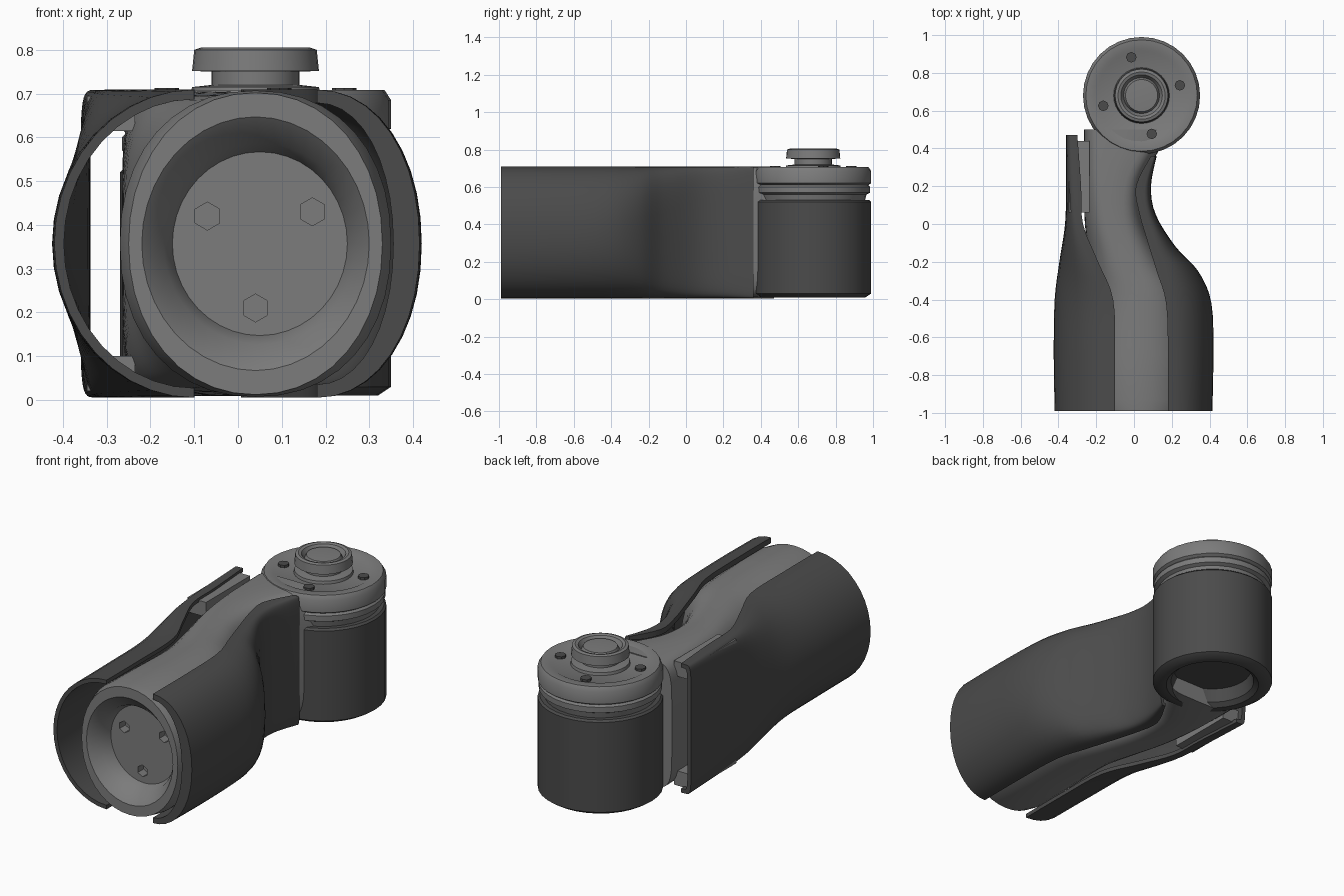
import bpy, bmesh, math
from mathutils import Vector

if "Cube" in bpy.data.objects:
    bpy.data.objects.remove(bpy.data.objects["Cube"])

MID = 0.357
JX, JY = 0.04, 0.68


def material(name, v):
    m = bpy.data.materials.new(name)
    m.diffuse_color = (v, v, v, 1)
    m.use_nodes = True
    m.node_tree.nodes["Principled BSDF"].inputs["Base Color"].default_value = m.diffuse_color
    return m


DARK, GREY = material("graphite", 0.07), material("metal", 0.2)


def finish(name, bm, mat, angle=35):
    bmesh.ops.recalc_face_normals(bm, faces=bm.faces)
    me = bpy.data.meshes.new(name)
    bm.to_mesh(me)
    bm.free()
    ob = bpy.data.objects.new(name, me)
    bpy.context.collection.objects.link(ob)
    me.materials.append(mat)
    bpy.ops.object.select_all(action='DESELECT')
    ob.select_set(True)
    bpy.context.view_layer.objects.active = ob
    bpy.ops.object.shade_smooth_by_angle(angle=math.radians(angle))
    return ob


def loft(name, rings, mat):
    bm = bmesh.new()
    loops = [[bm.verts.new(p) for p in r] for r in rings]
    n = len(loops[0])
    for a, b in zip(loops, loops[1:]):
        for i in range(n):
            j = (i + 1) % n
            bm.faces.new((a[i], a[j], b[j], b[i]))
    bm.faces.new(loops[0])
    bm.faces.new(loops[-1])
    return finish(name, bm, mat)


def lathe(name, profile, mat, seg=32):
    bm = bmesh.new()
    prev = None
    for r, z in profile:
        if r == 0:
            ring = [bm.verts.new((JX, JY, z))]
        else:
            ring = [bm.verts.new((JX + r * math.cos(k * math.tau / seg),
                                  JY + r * math.sin(k * math.tau / seg), z)) for k in range(seg)]
        if prev:
            for i in range(seg):
                j = (i + 1) % seg
                vs = [prev[i % len(prev)], prev[j % len(prev)], ring[j % len(ring)], ring[i % len(ring)]]
                bm.faces.new(list(dict.fromkeys(vs)))
        prev = ring
    return finish(name, bm, mat)


def smooth(st, sub=4):
    # Catmull-Rom interpolation of station tuples
    out = []
    for i in range(len(st) - 1):
        p = [st[max(i - 1, 0)], st[i], st[i + 1], st[min(i + 2, len(st) - 1)]]
        for k in range(sub):
            t = k / sub
            out.append([0.5 * (2 * b + (c - a) * t + (2 * a - 5 * b + 4 * c - d) * t * t
                               + (3 * b - a - 3 * c + d) * t ** 3) for a, b, c, d in zip(*p)])
    return out + [list(st[-1])]


def power(v, e):
    return math.copysign(abs(v) ** e, v)


def shell(name, stations, thick):
    # C-shaped side cover: y, outer x, top edge x, superellipse exponent
    rings = []
    for y, xo, xi, n in smooth(stations):
        d = xo - xi
        t = min(thick, abs(d) * 0.6)

        def arc(dx, h):
            return [Vector((xi + dx * power(math.sin(a), 2 / n), y, MID + h * power(math.cos(a), 2 / n)))
                    for a in (math.pi * k / 20 for k in range(21))]
        rings.append(arc(d, 0.352) + arc(d - math.copysign(t, d), 0.352 - min(t, 0.03))[::-1])
    return loft(name, rings, DARK)


# Side covers
shell("left_cover", [(-0.99, -0.42, -0.10, 2), (-0.7, -0.425, -0.10, 2), (-0.4, -0.42, -0.11, 2.1),
                     (-0.2, -0.395, -0.19, 2.6), (0.0, -0.365, -0.27, 4), (0.2, -0.36, -0.28, 6),
                     (0.47, -0.36, -0.30, 8)], 0.022)
shell("right_cover", [(-0.99, 0.415, 0.18, 2.1), (-0.7, 0.42, 0.18, 2.1), (-0.42, 0.41, 0.17, 2.1),
                      (-0.25, 0.34, 0.12, 2.5), (-0.12, 0.22, 0.08, 3.2), (0.05, 0.115, 0.03, 5),
                      (0.2, 0.09, 0.01, 7), (0.36, 0.12, 0.09, 8)], 0.06)


# Central arm body with recessed front flange: y, centre x, half width, half height, exponent
body = [(-0.88, 0.05, 0.20, 0.21, 2), (-0.94, 0.05, 0.22, 0.23, 2), (-0.99, 0.04, 0.26, 0.29, 2),
        (-0.99, 0.04, 0.29, 0.345, 2.1), (-0.93, 0.04, 0.31, 0.35, 2.2)]
body += smooth([(-0.7, 0.04, 0.30, 0.35, 2.2), (-0.4, 0.03, 0.27, 0.345, 2.3),
                (-0.2, -0.04, 0.20, 0.34, 2.7), (0.0, -0.10, 0.16, 0.34, 3.2),
                (0.2, -0.11, 0.155, 0.345, 4), (0.36, -0.075, 0.19, 0.348, 5), (0.5, -0.03, 0.235, 0.348, 6)])
arm = loft("arm_body", [[(cx + w * power(math.cos(a), 2 / n), y, MID + h * power(math.sin(a), 2 / n))
                         for a in (math.tau * k / 40 for k in range(40))]
                        for y, cx, w, h, n in body], GREY)

# Three bolt pockets in the front flange
for x, z in ((-0.07, 0.42), (0.17, 0.43), (0.04, 0.21)):
    bpy.ops.mesh.primitive_cylinder_add(vertices=6, radius=0.032, depth=0.1,
                                        location=(x, -0.88, z), rotation=(math.pi / 2, 0, 0))
    cutter = bpy.context.object
    cutter.name = "pocket_cutter"
    cutter.hide_render = True
    cutter.hide_set(True)
    mod = arm.modifiers.new("pocket", 'BOOLEAN')
    mod.operation = 'DIFFERENCE'
    mod.object = cutter

# Brackets joining the left cover to the arm
for z in (0.06, 0.655):
    bpy.ops.mesh.primitive_cube_add(size=1, location=(-0.29, 0.25, z))
    bracket = bpy.context.object
    bracket.name = "cover_bracket"
    bracket.dimensions = (0.11, 0.38, 0.08)
    bracket.data.materials.append(GREY)

# Rear joint: lower drum with open underside, upper cap, output hub
lathe("joint_drum", [(0, 0.10), (0.20, 0.10), (0.215, 0.03), (0.24, 0.01), (0.28, 0.01), (0.31, 0.03),
                     (0.31, 0.52), (0.30, 0.53), (0, 0.53)], DARK)
lathe("joint_cap", [(0, 0.50), (0.27, 0.50), (0.285, 0.56), (0.305, 0.57), (0.305, 0.60), (0.295, 0.61),
                    (0.31, 0.62), (0.31, 0.685), (0.295, 0.708), (0.25, 0.708), (0.235, 0.70), (0, 0.70)], GREY)
lathe("output_hub", [(0, 0.69), (0.15, 0.69), (0.145, 0.715), (0.10, 0.72), (0.10, 0.75), (0.145, 0.752),
                     (0.14, 0.80), (0.125, 0.805), (0.11, 0.80), (0.095, 0.775), (0.085, 0.795), (0, 0.80)], GREY)

# Cap bolts
for k in range(4):
    a = math.radians(15 + 90 * k)
    bpy.ops.mesh.primitive_cylinder_add(vertices=8, radius=0.028, depth=0.03,
                                        location=(JX + 0.21 * math.cos(a), JY + 0.21 * math.sin(a), 0.698))
    bolt = bpy.context.object
    bolt.name = "cap_bolt"
    bolt.data.materials.append(DARK)
